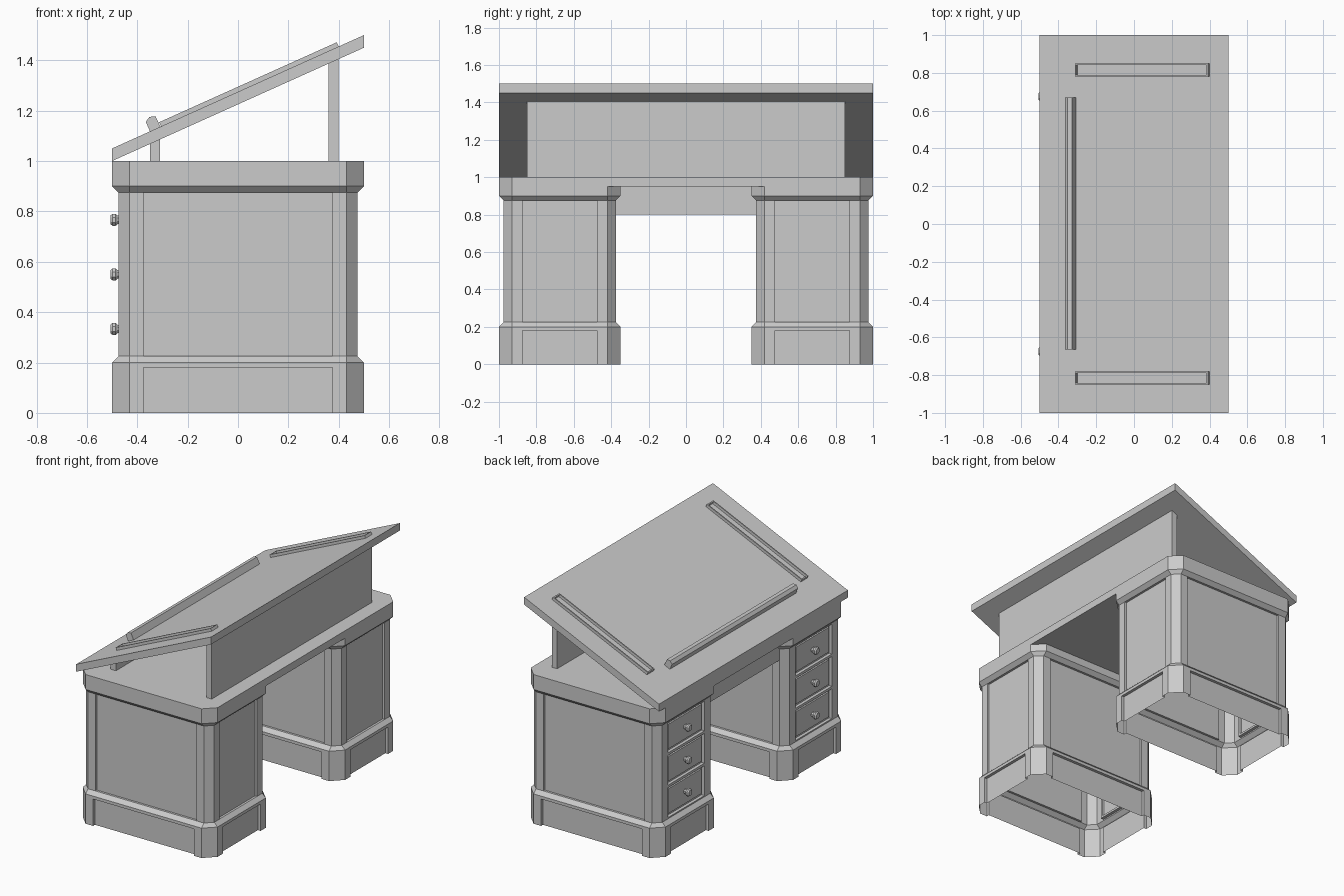
import bpy, bmesh, math
from mathutils import Vector

if "Cube" in bpy.data.objects:
    bpy.data.objects.remove(bpy.data.objects["Cube"])


def finish(bm, name, mirror=False, recalc=True):
    if recalc:
        bmesh.ops.recalc_face_normals(bm, faces=bm.faces)
    me = bpy.data.meshes.new(name)
    bm.to_mesh(me)
    bm.free()
    ob = bpy.data.objects.new(name, me)
    bpy.context.collection.objects.link(ob)
    if mirror:
        mod = ob.modifiers.new("mirror", 'MIRROR')
        mod.use_axis = (False, True, False)
    return ob


def face(bm, pts):
    return bm.faces.new([bm.verts.new(p) for p in pts])


def bridge(bm, a, za, b, zb):
    """Wall of quads between two outlines with equal point counts."""
    for i in range(len(a)):
        j = (i + 1) % len(a)
        face(bm, [(*a[i], za), (*a[j], za), (*b[j], zb), (*b[i], zb)])


def side_extrude(name, profile, y0, y1):
    """Solid from an x-z profile stretched along y."""
    bm = bmesh.new()
    f = face(bm, [(x, y0, z) for x, z in profile])
    new = bmesh.ops.extrude_face_region(bm, geom=[f])['geom']
    verts = [v for v in new if isinstance(v, bmesh.types.BMVert)]
    bmesh.ops.translate(bm, verts=verts, vec=(0, y1 - y0, 0))
    return finish(bm, name)


def octagon(x, y0, y1, ya, yb, xc=0.43):
    """Rectangle with cut corners, counter-clockwise."""
    return [Vector(p) for p in ((x, ya), (x, yb), (xc, y1), (-xc, y1),
                                (-x, yb), (-x, ya), (-xc, y0), (xc, y0))]


def panelled_wall(bm, outline, z0, z1, depth, ledges, drawers=False):
    """Octagonal wall with a sunken panel on each of the four long sides."""
    for i in range(8):
        a, b = outline[i], outline[(i + 1) % 8]

        def wall(p, q):
            return face(bm, [(*p, z0), (*q, z0), (*q, z1), (*p, z1)])
        if i % 2:
            wall(a, b)
            continue
        t = (b - a).normalized()
        inward = Vector((-t.y, t.x)) * depth
        p, q = a + t * 0.055, b - t * 0.055
        wall(a, p)
        wall(q, b)
        if drawers and i == 4:
            h = (z1 - z0) / 3
            cells = [face(bm, [(*p, z0 + k * h), (*q, z0 + k * h),
                               (*q, z0 + k * h + h), (*p, z0 + k * h + h)]) for k in range(3)]
            for thick, d in ((0.012, 0), (0.001, -0.02), (0.02, 0), (0.003, 0.01)):
                bm.normal_update()
                bmesh.ops.inset_individual(bm, faces=cells, thickness=thick, depth=d)
            continue
        pi, qi = p + inward, q + inward
        wall(p, pi)
        wall(pi, qi)
        wall(qi, q)
        for z, down in ledges:
            pts = [(*p, z), (*q, z), (*qi, z), (*pi, z)]
            face(bm, pts[::-1] if down else pts)


# Pedestals: open-bottomed shells with footed plinth, panels and drawers
wide = octagon(0.5, -1, -0.35, -0.93, -0.42)
slim = octagon(0.475, -0.975, -0.375, -0.93, -0.42)
bm = bmesh.new()
panelled_wall(bm, wide, 0, 0.18, 0.02, [(0.18, True)])
bridge(bm, wide, 0.18, wide, 0.2)
bridge(bm, wide, 0.2, slim, 0.225)
panelled_wall(bm, slim, 0.225, 0.875, 0.015, [(0.225, False), (0.875, True)], drawers=True)
bridge(bm, slim, 0.875, wide, 0.9)
bridge(bm, wide, 0.9, wide, 0.95)
bmesh.ops.remove_doubles(bm, verts=bm.verts, dist=0.0002)
finish(bm, "pedestals", mirror=True, recalc=False)

# Drawer knobs
bm = bmesh.new()
for k in range(3):
    zc = 0.225 + 0.65 / 3 * (k + 0.5)
    rings = []
    for x, r in ((-0.455, 0.013), (-0.478, 0.018), (-0.486, 0.026),
                 (-0.498, 0.026), (-0.506, 0.019)):
        rings.append([bm.verts.new((x, -0.675 + r * math.cos(t), zc + r * math.sin(t)))
                      for t in [math.pi / 4 * (n + 0.5) for n in range(8)]])
    for a, b in zip(rings, rings[1:]):
        for n in range(8):
            m = (n + 1) % 8
            bm.faces.new((a[n], a[m], b[m], b[n]))
    bm.faces.new(rings[-1])
finish(bm, "drawer_knobs", mirror=True)

# Desk top slab
top = octagon(0.5, -1, 1, -0.93, 0.93)
bm = bmesh.new()
bridge(bm, top, 0.95, top, 1)
face(bm, [(*p, 1) for p in top])
face(bm, [(*p, 0.95) for p in reversed(top)])
finish(bm, "desk_top", recalc=False)


# Apron over the kneehole
def rect(x0, x1, z0, z1):
    return [(x0, z0), (x1, z0), (x1, z1), (x0, z1)]


side_extrude("kneehole_apron", rect(-0.43, -0.40, 0.8, 0.95), -0.385, 0.385)


# Sloping board and its supports
def under(x):
    return 1.225 + 0.45 * x


def board(x, h=0.0):
    return under(x) + 0.05 + h


side_extrude("sloped_board", [(-0.5, 1), (0.5, 1.45), (0.5, 1.5), (-0.5, 1.05)], -1, 1)
for name, x0, x1 in (("front_support", -0.35, -0.31), ("back_support", 0.36, 0.4)):
    side_extrude(name, [(x0, 1), (x1, 1), (x1, under(x1)), (x0, under(x0))], -0.85, 0.85)

# Ledge that stops books sliding
side_extrude("book_ledge", [(-0.349, 1.117), (-0.366, 1.155), (-0.352, 1.175),
                            (-0.328, 1.178), (-0.308, 1.136)], -0.665, 0.67)

# Raised tray frames at both ends of the board
bm = bmesh.new()
lo, hi = (-0.305, -0.85), (0.4, -0.78)
base = [(lo[0], lo[1]), (hi[0], lo[1]), (hi[0], hi[1]), (lo[0], hi[1])]
up = Vector((-0.008, 0, 0.0175))
bottom = [Vector((x, y, board(x, -0.001))) for x, y in base]
for i in range(4):
    a, b = bottom[i], bottom[(i + 1) % 4]
    face(bm, [a, b, b + up, a + up])
f = face(bm, [p + up for p in bottom])
bmesh.ops.remove_doubles(bm, verts=bm.verts, dist=0.0002)
for thick, d in ((0.011, 0), (0.001, -0.017)):
    bm.normal_update()
    bmesh.ops.inset_individual(bm, faces=[f], thickness=thick, depth=d)
finish(bm, "tray_frames", mirror=True, recalc=False)
